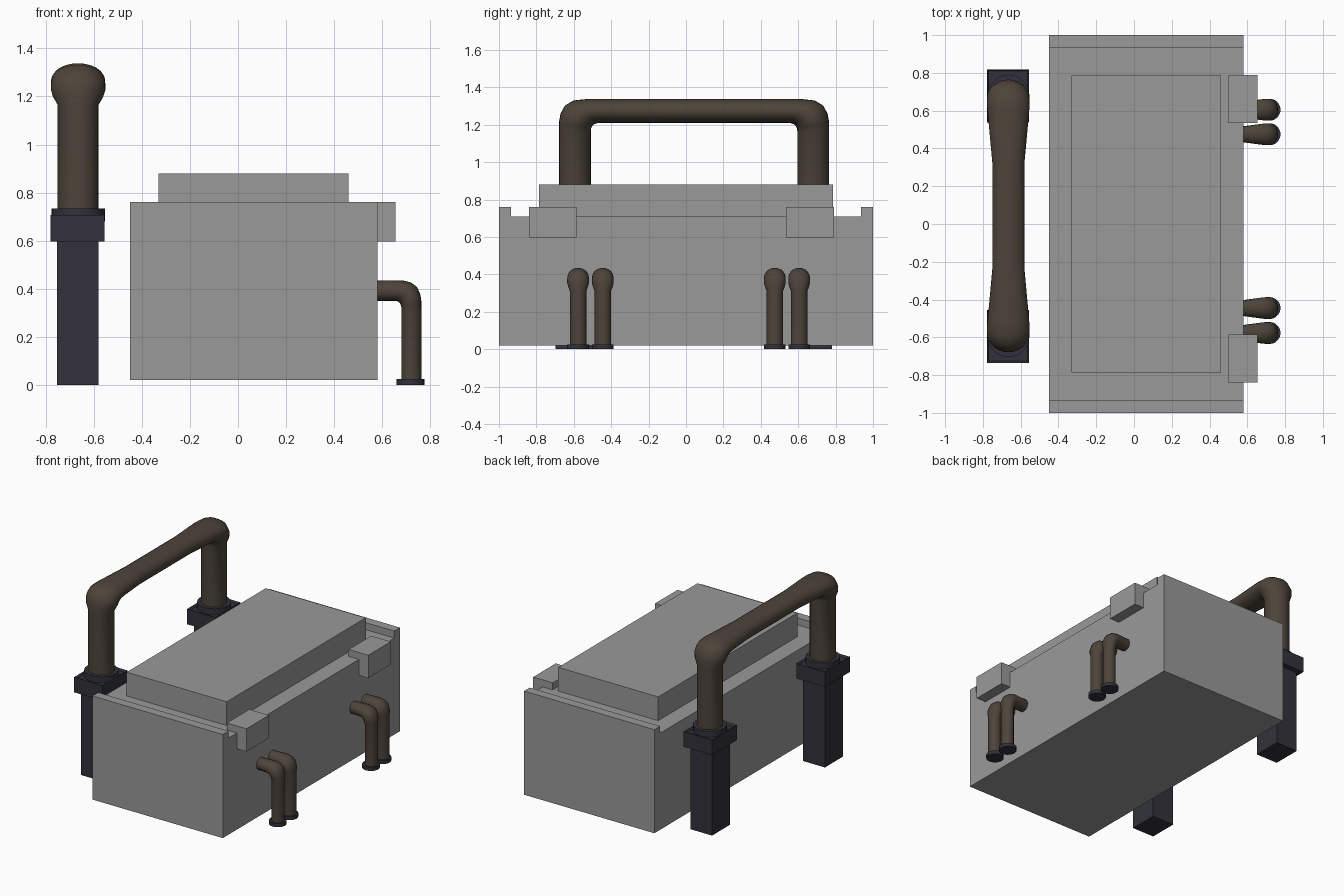
import bpy, bmesh, math
from mathutils import Vector

if "Cube" in bpy.data.objects:
    bpy.data.objects.remove(bpy.data.objects["Cube"])


def material(name, rgb):
    m = bpy.data.materials.new(name)
    m.diffuse_color = (*rgb, 1)
    m.use_nodes = True
    m.node_tree.nodes["Principled BSDF"].inputs["Base Color"].default_value = m.diffuse_color
    return m


GREY = material("case grey", (0.32, 0.32, 0.32))
BROWN = material("pipe brown", (0.075, 0.058, 0.042))
DARK = material("dark metal", (0.032, 0.031, 0.043))


def finish(name, bm, mat, smooth=False):
    bmesh.ops.recalc_face_normals(bm, faces=bm.faces)
    me = bpy.data.meshes.new(name)
    bm.to_mesh(me)
    bm.free()
    me.materials.append(mat)
    ob = bpy.data.objects.new(name, me)
    bpy.context.collection.objects.link(ob)
    if smooth:
        bpy.ops.object.select_all(action='DESELECT')
        bpy.context.view_layer.objects.active = ob
        ob.select_set(True)
        bpy.ops.object.shade_smooth_by_angle(angle=math.radians(40))
    return ob


def box(name, x, y, z, mat, rim=0):
    bm = bmesh.new()
    bmesh.ops.create_cube(bm, size=1)
    for v in bm.verts:
        v.co = [(a + b) / 2 + c * (b - a) for (a, b), c in zip((x, y, z), v.co)]
    if rim:  # shallow recess inside a raised rim
        bm.normal_update()
        top = [f for f in bm.faces if f.normal.z > 0.9]
        bmesh.ops.inset_region(bm, faces=top, thickness=rim)
        for v in top[0].verts:
            v.co.z -= rim
    return finish(name, bm, mat)


def disc(name, x, y, z0, z1, r, mat):
    bm = bmesh.new()
    bmesh.ops.create_cone(bm, cap_ends=True, segments=20, radius1=r, radius2=r, depth=z1 - z0)
    bmesh.ops.translate(bm, verts=bm.verts, vec=(x, y, (z0 + z1) / 2))
    return finish(name, bm, mat, True)


def pipe(name, sections, mat, n=20):
    """Loft ellipses; each section is (inner point, outer point, sideways half width axis)."""
    bm = bmesh.new()
    rings = []
    for inner, outer, side in sections:
        i, o, s = Vector(inner), Vector(outer), Vector(side)
        c, h = (i + o) / 2, (o - i) / 2
        rings.append([bm.verts.new(c + h * math.cos(t) + s * math.sin(t))
                      for t in (2 * math.pi * k / n for k in range(n))])
    for a, b in zip(rings, rings[1:]):
        for k in range(n):
            bm.faces.new((a[k], a[(k + 1) % n], b[(k + 1) % n], b[k]))
    bm.faces.new(rings[0])
    bm.faces.new(rings[-1])
    return finish(name, bm, mat, True)


# Case: end-notched profile extruded across x
bm = bmesh.new()
prof = [(-1, .02), (1, .02), (1, .76), (.935, .76), (.935, .71),
        (-.935, .71), (-.935, .76), (-1, .76)]
face = bm.faces.new([bm.verts.new((-.45, y, z)) for y, z in prof])
ext = bmesh.ops.extrude_face_region(bm, geom=[face])
bmesh.ops.translate(bm, vec=(1.03, 0, 0),
                    verts=[g for g in ext["geom"] if isinstance(g, bmesh.types.BMVert)])
finish("case", bm, GREY)
box("lid", (-.33, .46), (-.785, .785), (.70, .88), GREY)

# Clips hooked over the case edge
for y0, y1 in ((.535, .79), (-.84, -.585)):
    box("lid_clip", (.50, .655), (y0, y1), (.597, .76), GREY)

# Large handle pipe: (inner u, z, outer u, z, half width), u measured from the middle
MID, PX = .043, -.665
half = [(.552, .70, .722, .70, .085), (.552, 1.165, .722, 1.165, .085),
        (.551, 1.18, .722, 1.215, .104), (.545, 1.192, .714, 1.26, .113),
        (.534, 1.203, .69, 1.303, .113), (.515, 1.209, .645, 1.33, .112),
        (.49, 1.21, .57, 1.338, .108), (.28, 1.21, .28, 1.338, .085)]


def section(s, sign):
    ui, zi, uo, zo, w = s
    return (PX, MID + sign * ui, zi), (PX, MID + sign * uo, zo), (w, 0, 0)


pipe("handle_pipe", [section(s, 1) for s in half] + [section(s, -1) for s in reversed(half)],
     BROWN, 24)

# Posts carrying the handle pipe
for sign in (1, -1):
    y = MID + sign * .637
    box("post", (PX - .087, PX + .085), (y - .105, y + .1), (0, .61), DARK)
    box("post_collar", (PX - .114, PX + .11), (y - .142, y + .139), (.597, .706), DARK, .014)
    disc("post_ring", PX, y, .68, .735, .111, DARK)

# Small drain pipes on the right side with round feet
bend = [(.68, .02, .763, .02, .044), (.68, .31, .763, .31, .044),
        (.679, .325, .763, .345, .053), (.676, .335, .759, .375, .058),
        (.67, .345, .745, .407, .058), (.66, .349, .72, .426, .057),
        (.645, .35, .685, .435, .054), (.56, .35, .56, .435, .04)]
for y in (.605, .475, -.445, -.577):
    pipe("drain_pipe", [((a, y, b), (c, y, d), (0, w, 0)) for a, b, c, d, w in bend], BROWN)
    disc("drain_foot", .718, y, 0, .025, .058, DARK)
